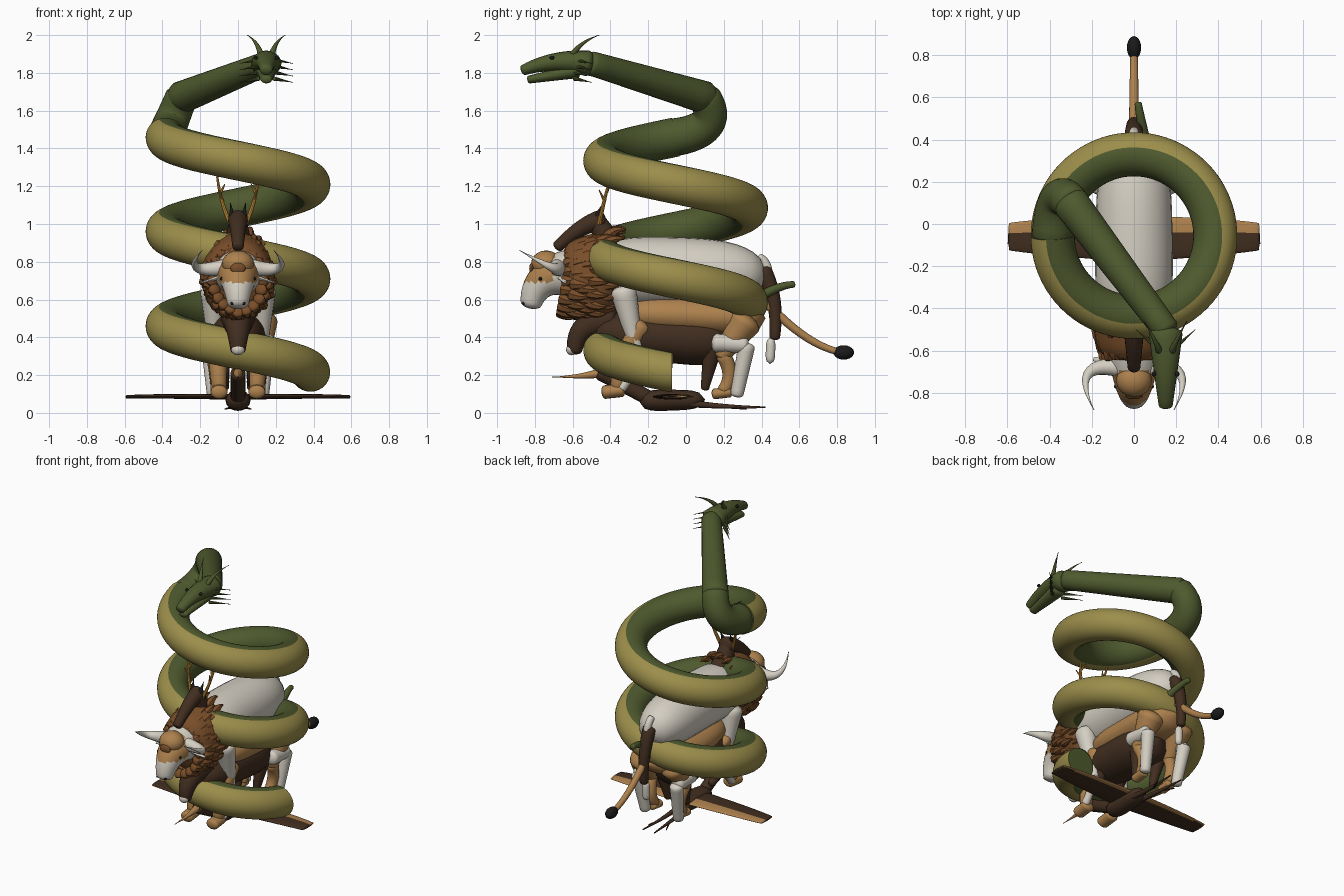
import bpy, bmesh, math, random
from mathutils import Vector, Matrix

random.seed(4)
old = bpy.data.objects.get("Cube")
if old:
    bpy.data.objects.remove(old)


def material(name, *rgb):
    m = bpy.data.materials.new(name)
    m.use_nodes = True
    m.diffuse_color = (*rgb, 1)
    m.node_tree.nodes["Principled BSDF"].inputs["Base Color"].default_value = (*rgb, 1)
    return m


GREEN = material("scale green", .076, .1, .027)
KHAKI = material("belly khaki", .33, .27, .07)
WHITE = material("hide white", .66, .62, .54)
TAN = material("fur tan", .42, .22, .075)
BROWN = material("dark brown", .053, .027, .014)
MANE = material("mane brown", .19, .075, .022)
ANTLER = material("antler ochre", .57, .27, .04)
BLACK = material("black", .01, .01, .01)


def finish(bm, name, materials, rule=None):
    bmesh.ops.recalc_face_normals(bm, faces=bm.faces)
    if rule:
        for face in bm.faces:
            face.material_index = int(rule(face.calc_center_median(), face.normal))
    mesh = bpy.data.meshes.new(name)
    bm.to_mesh(mesh)
    bm.free()
    for m in materials:
        mesh.materials.append(m)
    ob = bpy.data.objects.new(name, mesh)
    bpy.context.collection.objects.link(ob)
    bpy.ops.object.select_all(action="DESELECT")
    ob.select_set(True)
    bpy.context.view_layer.objects.active = ob
    bpy.ops.object.shade_smooth_by_angle(angle=math.radians(40))


def loft(name, path, radii, materials, flat=1, sides=16, domed=True, level=False, rule=None):
    """Skin elliptical rings along a path; level keeps every ring's side horizontal."""
    rings = []
    side = None
    for i, (centre, radius) in enumerate(zip(path, radii)):
        along = (path[min(i + 1, len(path) - 1)] - path[max(i - 1, 0)]).normalized()
        if level:
            side = along.cross(Vector((0, 0, 1)))
        elif side is None:
            side = Vector((1, 0, 0)) if abs(along.x) < .8 else Vector((0, 1, 0))
        side = (side - along * side.dot(along)).normalized()
        rings.append((centre, along, side, max(radius, .002)))

    def dome(ring, sign):
        centre, along, across, radius = ring
        reach = along * sign * radius * min(flat, 1) / 2
        return [(centre + reach * math.sin(k), along, across, radius * math.cos(k)) for k in (.5, 1, 1.4)]

    if domed:
        rings = dome(rings[0], -1)[::-1] + rings + dome(rings[-1], 1)
    bm = bmesh.new()
    loops = []
    for centre, along, across, radius in rings:
        upright = along.cross(across) * flat
        angles = [math.tau * k / sides for k in range(sides)]
        loops.append([bm.verts.new(centre + radius * (across * math.cos(a) + upright * math.sin(a)))
                      for a in angles])
    for near, far in zip(loops, loops[1:]):
        for k in range(sides):
            bm.faces.new((near[k - 1], near[k], far[k], far[k - 1]))
    bm.faces.new(loops[0])
    bm.faces.new(loops[-1])
    finish(bm, name, materials, rule)


def limb(name, *materials, start, end, thick, thin=None, bend=None, barrel=False, steps=12, **options):
    """Curved limb from start to end: tapered, or full in the middle like a barrel."""
    start, end = Vector(start), Vector(end)
    bend = Vector(bend) if bend else (start + end) / 2
    thin = thick if thin is None else thin
    path, radii = [], []
    for i in range(steps + 1):
        t = i / steps
        path.append(start * (1 - t) ** 2 + bend * 2 * t * (1 - t) + end * t * t)
        fullness = math.sqrt(max(0, 1 - abs(2 * t - 1) ** 4)) if barrel else 1
        radii.append(fullness * (thick + (thin - thick) * t))
    loft(name, path, radii, materials, domed=not barrel, **options)


def pair(name, *materials, about=0, **shape):
    """Left limb, and its mirror image on the right of the given plane."""
    limb("left_" + name, *materials, **shape)
    for key in ("start", "bend", "end"):
        if key in shape:
            x, y, z = shape[key]
            shape[key] = (2 * about - x, y, z)
    limb("right_" + name, *materials, **shape)


def ball(name, colour, at, size):
    bm = bmesh.new()
    place = Matrix.Translation(at) @ Matrix.Diagonal((*size, 1))
    bmesh.ops.create_uvsphere(bm, u_segments=16, v_segments=10, radius=1, matrix=place)
    finish(bm, name, [colour])


# Serpent: rising coil with a green inner back and khaki outside
AXIS = Vector((0, -.055, 0))
TURN, PITCH, COIL_RADIUS = 80, .5, .385


def outside(centre, normal):
    inward = AXIS - centre
    inward.z = 0
    return normal.dot(inward.normalized()) + normal.z / 3 < 0


def coil_point(i):
    a = math.tau * i / TURN
    return AXIS + Vector((COIL_RADIUS * math.cos(a), -COIL_RADIUS * math.sin(a), .21 + PITCH * i / TURN))


coil = [coil_point(i) for i in range(1, TURN * 5 // 2 + 1)]
coil.insert(0, coil[0] + Vector((0, .01, 0)))
loft("serpent_coil", coil, [.104] * len(coil), [GREEN, KHAKI], sides=40, domed=False, level=True, rule=outside)

# Serpent neck and head
ELBOW = (-.3, .1, 1.67)
MID = .15
limb("serpent_rise", GREEN, start=coil[-1], bend=(-.37, .2, 1.5), end=ELBOW, thick=.1, thin=.086, sides=28)
limb("serpent_neck", GREEN, start=ELBOW, end=(MID, -.5, 1.85), thick=.086, thin=.064, sides=28)
limb("serpent_head", GREEN, start=(MID, -.52, 1.85), bend=(MID, -.7, 1.88), end=(MID, -.86, 1.815),
     thick=.08, thin=.033, flat=.85, sides=20)
limb("serpent_jaw", GREEN, start=(MID, -.58, 1.81), end=(MID, -.83, 1.765), thick=.055, thin=.03, flat=.7)
pair("serpent_horn", GREEN, about=MID, start=(.18, -.6, 1.9), bend=(.2, -.55, 1.97), end=(.25, -.46, 2),
     thick=.017, thin=0)
for k in range(4):
    z = 1.75 + k / 30
    pair(f"cheek_spine_{k}", GREEN, about=MID, start=(.19, -.59, z + .02), end=(.29, -.5, z),
         thick=.012, thin=0, sides=8)
for side in (-1, 1):
    ball("serpent_eye", BLACK, at=(MID + side * .055, -.71, 1.88), size=(.01, .013, .01))

# Stacked bodies: pale bull, tan lion, dark horse
limb("bull_body", WHITE, start=(0, -.53, .73), bend=(0, -.1, .77), end=(0, .43, .72),
     thick=.19, thin=.175, barrel=True, steps=24, sides=28)
limb("lion_body", TAN, start=(0, -.35, .53), end=(0, .42, .5), thick=.16, thin=.18, flat=.65,
     barrel=True, steps=24, sides=24)
limb("horse_body", BROWN, start=(0, -.5, .43), end=(0, .26, .38), thick=.14, thin=.18, flat=.85,
     barrel=True, steps=24, sides=24)


# Bull head: tan forehead, white cheeks and muzzle
def pale(centre, normal):
    return centre.z < .69 or centre.y > -.7


limb("bull_head", TAN, WHITE, start=(0, -.6, .74), bend=(0, -.79, .74), end=(0, -.82, .58),
     thick=.13, thin=.057, steps=24, sides=28, rule=pale)
ball("brow", TAN, at=(0, -.74, .79), size=(.085, .08, .07))
ball("forehead_patch", MANE, at=(0, -.815, .765), size=(.04, .015, .03))
pair("bull_horn", WHITE, start=(.07, -.68, .77), bend=(.31, -.65, .73), end=(.19, -.88, .86), thick=.045, thin=0)
pair("bull_ear", WHITE, start=(.09, -.66, .72), end=(.19, -.64, .69), thick=.025, thin=.01, flat=.5)
for side in (-1, 1):
    ball("bull_eye", BLACK, at=(side * .085, -.77, .71), size=(.01, .01, .01))
    ball("nostril", BLACK, at=(side * .03, -.857, .58), size=(.01, .01, .01))

# Mane: core and overlapping swept tufts
limb("mane_core", MANE, start=(0, -.66, .7), end=(0, -.36, .74), thick=.17, thin=.21, flat=1.15,
     barrel=True, sides=24)
TUFTS = 20
for row in range(5):
    y = -.64 + row / 20
    reach = .195 - (4 - row) ** 2 / 400
    for k in range(TUFTS):
        a = math.tau * (k + row / 2) / TUFTS
        spread = reach * random.uniform(.95, 1.05)
        out = Vector((math.cos(a), 0, 1.2 * math.sin(a))) * spread
        root = Vector((0, y + out.z / 8, .7 + row / 100))
        sweep = Vector((0, .09, 0))
        limb(f"mane_tuft_{row}_{k}", MANE, start=root + out * .85, bend=root + out * 1.05 + sweep / 2,
             end=root + out * .97 + sweep, thick=.035, thin=.005, sides=7, steps=5)

# Stag head with antlers above the mane
limb("stag_neck", BROWN, start=(0, -.38, .85), end=(0, -.48, 1.03), thick=.08, thin=.045)
limb("stag_head", BROWN, start=(0, -.45, 1.02), bend=(0, -.55, 1), end=(0, -.68, .88), thick=.055, thin=.03)
pair("stag_ear", BLACK, start=(.03, -.47, 1.04), end=(.04, -.44, 1.11), thick=.017, thin=0)
pair("antler", ANTLER, start=(.04, -.46, 1), bend=(.09, -.44, 1.1), end=(.11, -.4, 1.25),
     thick=.013, thin=.006, sides=8)
pair("antler_tine", ANTLER, start=(.08, -.43, 1.12), end=(.1, -.46, 1.18), thick=.009, thin=.003, sides=8)
pair("antler_spur", ANTLER, start=(.09, -.42, 1.17), end=(.07, -.4, 1.21), thick=.009, thin=.003, sides=8)

# Horse head under the mane
limb("horse_head", BROWN, start=(0, -.4, .49), bend=(0, -.58, .48), end=(0, -.59, .33), thick=.09, thin=.04)
pair("horse_ear", BROWN, start=(.05, -.46, .5), end=(.06, -.46, .56), thick=.02, thin=0)
ball("horse_muzzle", WHITE, at=(0, -.605, .335), size=(.035, .03, .03))

# Legs of the three beasts
pair("bull_shoulder", WHITE, start=(.13, -.33, .64), end=(.12, -.25, .28), thick=.07, thin=.028)
pair("bull_foreleg", WHITE, start=(.12, -.24, .28), end=(.12, -.34, .13), thick=.028, thin=.025)
pair("bull_thigh", WHITE, start=(.15, .16, .37), end=(.15, .31, .36), thick=.05, thin=.045)
pair("bull_shank", WHITE, start=(.15, .32, .35), end=(.13, .27, .1), thick=.045, thin=.035)
pair("lion_foreleg", TAN, start=(.11, -.24, .46), bend=(.11, -.35, .3), end=(.1, -.36, .14), thick=.06, thin=.04)
pair("lion_paw", TAN, start=(.1, -.34, .12), end=(.1, -.43, .11), thick=.045, flat=.8)
pair("lion_thigh", TAN, start=(.12, .31, .48), end=(.13, .19, .3), thick=.09, thin=.04)
pair("lion_shank", TAN, start=(.13, .2, .3), bend=(.11, .26, .2), end=(.11, .2, .12), thick=.04, thin=.035)
pair("lion_hind_paw", TAN, start=(.11, .23, .11), end=(.11, .15, .1), thick=.035, flat=.8)
pair("horse_foreleg", BROWN, start=(.08, -.2, .36), bend=(.08, -.35, .2), end=(.07, -.18, .16),
     thick=.04, thin=.024)
pair("horse_hind_leg", BROWN, start=(.09, .14, .34), end=(.07, .1, .13), thick=.05, thin=.022)

# Tails
limb("bull_tail", WHITE, start=(0, .39, .82), bend=(0, .43, .8), end=(0, .435, .74), thick=.024)
limb("horse_tail", BROWN, start=(0, .41, .75), bend=(0, .49, .6), end=(0, .47, .4), thick=.046, thin=.028)
limb("tail_tuft", WHITE, start=(0, .45, .4), end=(0, .445, .26), thick=.025, barrel=True)
limb("lion_tail", TAN, start=(0, .4, .61), bend=(0, .62, .37), end=(0, .8, .325), thick=.025, thin=.018)
ball("lion_tail_tuft", BLACK, at=(0, .835, .32), size=(.034, .055, .038))
limb("serpent_tail", GREEN, start=(.06, .36, .6), bend=(.03, .5, .68), end=(.02, .57, .68), thick=.027, thin=.017)


# Bird of prey spread beneath: tan rear feathers, more of them showing on top
def dark(centre, normal):
    return centre.y < (-.05 if normal.z > 0 else 0)


limb("bird_body", BROWN, start=(0, -.25, .065), end=(0, .1, .07), thick=.07, thin=.06, flat=.85, barrel=True)
limb("bird_neck", BROWN, start=(0, -.2, .08), end=(0, -.45, .21), thick=.04)
limb("bird_beak", TAN, start=(0, -.46, .21), bend=(0, -.55, .19), end=(0, -.71, .19), thick=.025, thin=0)
pair("wing", TAN, BROWN, start=(0, -.07, .085), bend=(.45, -.06, .09), end=(.59, -.06, .085),
     thick=.11, thin=.065, flat=.14, sides=24, rule=dark)
for k in range(7):
    x = .13 + k / 14
    y = .04 - k / 200
    pair(f"wing_feather_{k}", TAN, BROWN, start=(x, y - .1, .087), end=(x + .01, y - .015, .087),
         thick=.04, thin=.025, flat=.2, sides=12, steps=6, rule=dark)
pair("bird_leg", BROWN, start=(.03, .02, .05), bend=(.03, .2, .03), end=(.045, .42, .03), thick=.02, thin=.004)
pair("bird_talon", BROWN, start=(.035, .24, .03), end=(.07, .32, .02), thick=.008, thin=.003, sides=8)
